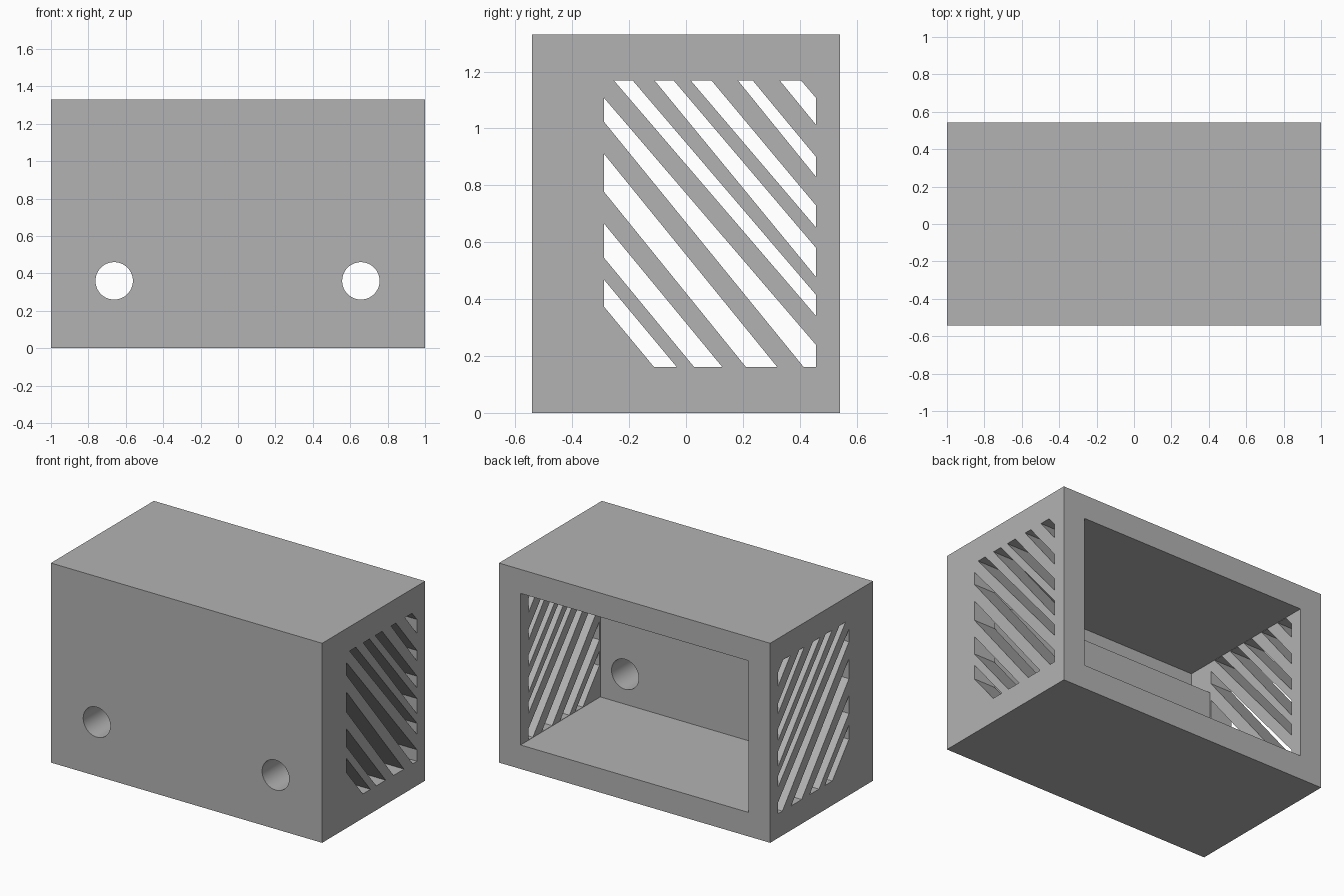
import bpy, bmesh, math

default_cube = bpy.data.objects.get("Cube")
if default_cube:
    bpy.data.objects.remove(default_cube, do_unlink=True)

# Single flat colour
grey = bpy.data.materials.new("plain grey")
grey.use_nodes = True
colour = (0.45, 0.45, 0.45, 1)
grey.diffuse_color = colour
grey.node_tree.nodes["Principled BSDF"].inputs["Base Color"].default_value = colour


def prism(name, profile, half_width):
    """Extrude a (y, z) profile along x, symmetric about x = 0."""
    bm = bmesh.new()
    face = bm.faces.new([bm.verts.new((-half_width, y, z)) for y, z in profile])
    grown = bmesh.ops.extrude_face_region(bm, geom=[face])["geom"]
    tips = [v for v in grown if isinstance(v, bmesh.types.BMVert)]
    bmesh.ops.translate(bm, verts=tips, vec=(2 * half_width, 0, 0))
    bmesh.ops.recalc_face_normals(bm, faces=bm.faces)
    mesh = bpy.data.meshes.new(name)
    bm.to_mesh(mesh)
    bm.free()
    mesh.materials.append(grey)
    obj = bpy.data.objects.new(name, mesh)
    bpy.context.collection.objects.link(obj)
    return obj


def cut(target, cutter):
    """Subtract the cutter from the target and delete the cutter."""
    cutter.hide_render = True
    mod = target.modifiers.new("cut", "BOOLEAN")
    mod.operation = "DIFFERENCE"
    mod.solver = "EXACT"
    mod.object = cutter
    bpy.context.view_layer.objects.active = target
    bpy.ops.object.modifier_apply(modifier=mod.name)
    bpy.data.objects.remove(cutter, do_unlink=True)


# Outer block
DEPTH, HEIGHT, WALL = 0.542, 1.33, 0.16
housing = prism("housing", [(-DEPTH, 0), (DEPTH, 0), (DEPTH, HEIGHT), (-DEPTH, HEIGHT)], 1)

# Cavity open at the back, deeper above the thick lower front wall
ceiling, front, recess, ledge = HEIGHT - WALL, -0.297, -0.468, 0.965
cut(housing, prism("cavity", [(front, WALL), (1, WALL), (1, ceiling), (recess, ceiling),
                              (recess, ledge), (front, ledge)], 1 - WALL))

# Slanted vent slots through both side walls, bounded by a rectangle
Y0, Y1, Z0, Z1 = -0.288, 0.457, 0.162, 1.168
slots = []
# Slots running from the front edge down to the bottom edge
for z_low, z_high, y_low, y_high in [(0.373, 0.468, -0.113, -0.033),
                                     (0.545, 0.665, 0.028, 0.127),
                                     (0.777, 0.91, 0.21, 0.32)]:
    slots.append([(Y0, z_low), (y_low, Z0), (y_high, Z0), (Y0, z_high)])
# Slot that wraps the lower back corner
slots.append([(Y0, 1.023), (0.413, Z0), (Y1, Z0), (Y1, 0.239), (Y0, 1.107)])
# Slots running from the top edge down to the back edge
for y_low, y_high, z_low, z_high in [(-0.253, -0.187, 0.341, 0.415),
                                     (-0.11, -0.043, 0.478, 0.58),
                                     (0.017, 0.09, 0.652, 0.729),
                                     (0.183, 0.235, 0.83, 0.9),
                                     (0.33, 0.405, 1.013, 1.107)]:
    slots.append([(y_low, Z1), (Y1, z_low), (Y1, z_high), (y_high, Z1)])
for profile in slots:
    cut(housing, prism("slot", profile, 1.2))

# Two round holes through the front wall
for x in (-0.662, 0.657):
    bpy.ops.mesh.primitive_cylinder_add(vertices=64, radius=0.1, depth=0.5,
                                        location=(x, -0.45, 0.36),
                                        rotation=(math.pi / 2, 0, 0))
    hole = bpy.context.object
    hole.data.materials.append(grey)
    cut(housing, hole)

# Smooth hole walls, sharp edges elsewhere
bpy.ops.object.select_all(action="DESELECT")
housing.select_set(True)
bpy.context.view_layer.objects.active = housing
bpy.ops.object.shade_smooth_by_angle(angle=math.radians(30))
